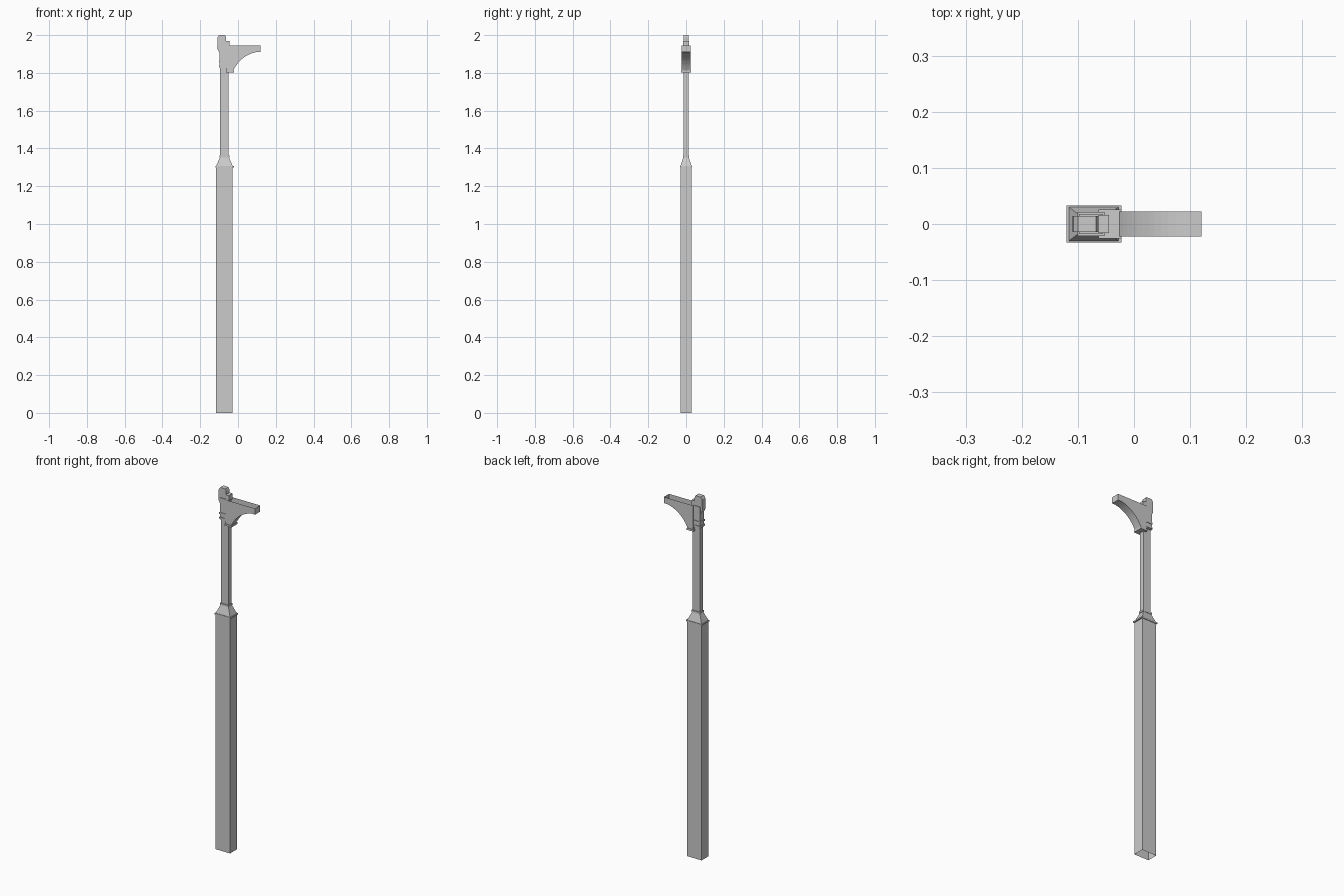
import bpy

if "Cube" in bpy.data.objects:
    bpy.data.objects.remove(bpy.data.objects["Cube"])


def make_object(name, verts, faces):
    mesh = bpy.data.meshes.new(name)
    mesh.from_pydata(verts, [], faces)
    mesh.update()
    ob = bpy.data.objects.new(name, mesh)
    bpy.context.collection.objects.link(ob)
    return ob


def loft(name, sections, cap_bottom=True):
    """Stack rectangular sections (x0, x1, half_y, z)."""
    verts, faces = [], []
    for x0, x1, h, z in sections:
        verts += [(x0, -h, z), (x1, -h, z), (x1, h, z), (x0, h, z)]
    for s in range(len(sections) - 1):
        for i in range(4):
            a, b = 4 * s + i, 4 * s + (i + 1) % 4
            faces.append((a, b, b + 4, a + 4))
    n = len(verts)
    faces.append((n - 4, n - 3, n - 2, n - 1))
    if cap_bottom:
        faces.append((3, 2, 1, 0))
    return make_object(name, verts, faces)


def box(name, x0, x1, h, z0, z1, cap_bottom=True):
    return loft(name, [(x0, x1, h, z0), (x0, x1, h, z1)], cap_bottom)


def extrude_profile(name, pts, h, skip=()):
    """Extrude an x-z outline (counter-clockwise from the front) across y."""
    n = len(pts)
    verts = [(x, -h, z) for x, z in pts] + [(x, h, z) for x, z in pts]
    faces = [tuple(range(n)), tuple(range(2 * n - 1, n - 1, -1))]
    for i in range(n):
        if i not in skip:
            j = (i + 1) % n
            faces.append((j, i, i + n, j + n))
    return make_object(name, verts, faces)


# Lower shaft, open underneath
box("lower_shaft", -0.116, -0.028, 0.0295, 0, 1.30, cap_bottom=False)

# Collar and tapered shoulder
box("shoulder_collar", -0.12, -0.022, 0.033, 1.30, 1.307)
loft("shoulder_taper", [(-0.116, -0.028, 0.03, 1.307),
                        (-0.096, -0.048, 0.015, 1.352)])
box("shaft_collar", -0.099, -0.045, 0.017, 1.352, 1.362)

# Slim upper shaft
box("upper_shaft", -0.094, -0.05, 0.013, 1.362, 1.83)

# Socket block with two rings
box("socket_block", -0.098, -0.055, 0.018, 1.825, 1.945)
for i, z in enumerate((1.83, 1.856)):
    box(f"socket_ring_{i + 1}", -0.101, -0.053, 0.021, z, z + 0.009)

# Rounded head and the small catch beside it
extrude_profile("head", [(-0.098, 1.905), (-0.058, 1.905), (-0.058, 1.945),
                         (-0.063, 1.96), (-0.063, 1.988), (-0.068, 2.0),
                         (-0.1, 2.0), (-0.108, 1.988), (-0.11, 1.93)], 0.014)
box("head_catch", -0.063, -0.045, 0.016, 1.94, 1.97)

# Curved bracket: concave underside, hollow and open on top
a, b, c = (-0.027, 1.81), (0.015, 1.895), (0.10, 1.911)
curve = []
for k in range(13):
    t = k / 12
    curve.append(tuple((1 - t) ** 2 * a[i] + 2 * t * (1 - t) * b[i] + t * t * c[i]
                       for i in range(2)))
outline = [(-0.06, 1.81)] + curve + [(0.12, 1.911), (0.12, 1.945), (-0.06, 1.945)]
extrude_profile("bracket", outline, 0.0225, skip=(len(outline) - 2,))

# Flange under the bracket
box("bracket_flange", -0.063, -0.022, 0.026, 1.803, 1.813)
